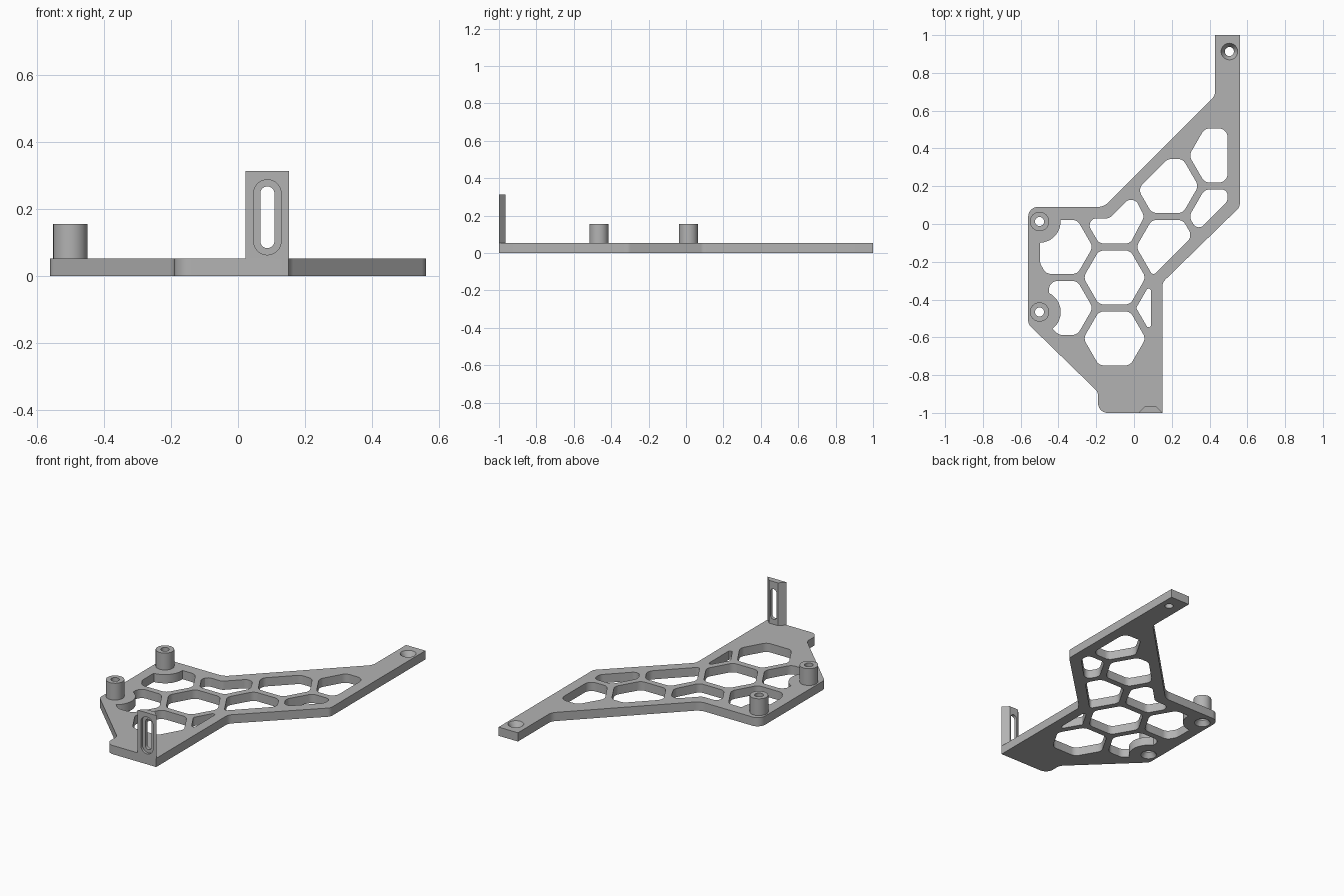
import bpy, bmesh, math
from mathutils import Vector

if "Cube" in bpy.data.objects:
    bpy.data.objects.remove(bpy.data.objects["Cube"])

GREY = (0.45, 0.45, 0.45, 1)
mat = bpy.data.materials.new("plain grey")
mat.use_nodes = True
mat.diffuse_color = GREY
mat.node_tree.nodes["Principled BSDF"].inputs["Base Color"].default_value = GREY

THICK = 0.053
BOSSES = [(-0.5, 0.013), (-0.5, -0.466)]
ARM_HOLE = (0.505, 0.913)
COLLAR, BORE = 0.051, 0.024


def add_object(name, bm, smooth=True):
    bmesh.ops.recalc_face_normals(bm, faces=bm.faces)
    mesh = bpy.data.meshes.new(name)
    bm.to_mesh(mesh)
    bm.free()
    mesh.materials.append(mat)
    ob = bpy.data.objects.new(name, mesh)
    bpy.context.collection.objects.link(ob)
    if smooth:
        bpy.ops.object.select_all(action="DESELECT")
        bpy.context.view_layer.objects.active = ob
        ob.select_set(True)
        bpy.ops.object.shade_smooth_by_angle(angle=math.radians(30))
    return ob


def evaluated_mesh(ob):
    graph = bpy.context.evaluated_depsgraph_get()
    return bpy.data.meshes.new_from_object(ob.evaluated_get(graph))


def circle(cx, cy, r, n=32):
    return [Vector((cx + r * math.cos(2 * math.pi * i / n),
                    cy + r * math.sin(2 * math.pi * i / n))) for i in range(n)]


def clip(poly, a, b, c):
    """Keep the part of a polygon where a*x + b*y <= c."""
    out = []
    for i, q in enumerate(poly):
        p = poly[i - 1]
        dp, dq = a * p.x + b * p.y - c, a * q.x + b * q.y - c
        if dp * dq < 0:
            out.append(p.lerp(q, dp / (dp - dq)))
        if dq <= 0:
            out.append(q)
    return out


def rounded(poly, radius, steps=6):
    """Replace every corner with an arc."""
    out = []
    for i, p in enumerate(poly):
        r = radius[i] if isinstance(radius, list) else radius
        a, b = poly[i - 1] - p, poly[(i + 1) % len(poly)] - p
        half = a.angle(b) / 2
        cut = min(r / math.tan(half), 0.48 * min(a.length, b.length))
        if cut < 0.002:
            out.append(p)
            continue
        r = cut * math.tan(half)
        u, v = a.normalized(), b.normalized()
        centre = p + (u + v).normalized() * (r / math.sin(half))
        s, e = p + u * cut - centre, p + v * cut - centre
        for k in range(steps + 1):
            d = s.lerp(e, k / steps)
            out.append(centre + d.normalized() * r)
    return out


def clear_of(poly, centre, r):
    """Push the outline of a hole out of a round pad."""
    c, dense = Vector(centre), []
    for i, q in enumerate(poly):
        p = poly[i - 1]
        n = max(1, int((q - p).length / 0.006))
        dense += [p.lerp(q, (k + 1) / n) for k in range(n)]
    out = []
    for p in dense:
        d = p - c
        if d.length < r:
            p = c + d.normalized() * r
        if not out or (p - out[-1]).length > 0.004:
            out.append(p)
    return out


# Plate outline
corners = [(0.43, 1, 0), (0.43, 0.68, 0.06), (-0.16, 0.09, 0.08), (-0.56, 0.09, 0.05),
           (-0.56, -0.53, 0.04), (-0.19, -0.89, 0.05), (-0.19, -1, 0.05), (0.15, -1, 0),
           (0.15, -0.31, 0.05), (0.56, 0.09, 0.04), (0.56, 1, 0)]
loops = [rounded([Vector(c[:2]) for c in corners], [c[2] for c in corners])]

# Honeycomb windows, trimmed to leave a rim along the outline
PITCH, R = 0.3228, 0.165
RIGHT, LOW, UP = (1, 0, 0.495), (1, -1, 0.375), (-1, 1, 0.165)
LEFT, INNER_LEFT, INNER_RIGHT = (-1, 0, 0.497), (-1, 0, 0.45), (1, 0, 0.09)
CORNER = (-1, -1, 0.985)
cells = [(0, 0, []), (0, -1, []), (1, 0.5, [LOW]), (1, 1.5, [UP]),
         (1, -0.5, [INNER_RIGHT]), (2, 1, [RIGHT, LOW]), (2, 2, [RIGHT, UP]),
         (-1, 0.5, [LEFT]), (-1, -0.5, [INNER_LEFT, CORNER])]
for col, row, cuts in cells:
    cx, cy = -0.103 + col * PITCH * math.sqrt(3) / 2, -0.283 + row * PITCH
    poly = circle(cx, cy, R, 6)
    for cut in cuts:
        poly = clip(poly, *cut)
    poly = rounded(poly, 0.012 if INNER_RIGHT in cuts else 0.045)
    if col == -1:
        poly = clear_of(poly, BOSSES[0 if row > 0 else 1], 0.112)
    loops.append(poly)

# Window beside the inner bend of the outline
bend = [(-0.262, 0.03), (-0.13, 0.03), (-0.004, 0.156), (0.055, 0.04),
        (-0.02, -0.103), (-0.185, -0.103)]
loops.append(rounded([Vector(p) for p in bend], 0.04))
loops += [circle(x, y, COLLAR) for x, y in BOSSES + [ARM_HOLE]]

# Plate solid
curve = bpy.data.curves.new("plate_curve", "CURVE")
curve.dimensions = "2D"
curve.fill_mode = "BOTH"
curve.extrude = THICK / 2
for loop in loops:
    spline = curve.splines.new("POLY")
    spline.points.add(len(loop) - 1)
    for point, p in zip(spline.points, loop):
        point.co = (p.x, p.y, 0, 1)
    spline.use_cyclic_u = True
helper = bpy.data.objects.new("plate_curve", curve)
bpy.context.collection.objects.link(helper)
bm = bmesh.new()
bm.from_mesh(evaluated_mesh(helper))
bpy.data.objects.remove(helper)
bmesh.ops.remove_doubles(bm, verts=bm.verts, dist=0.0002)
bmesh.ops.translate(bm, verts=bm.verts, vec=(0, 0, THICK / 2))
add_object("plate", bm)


# Turned parts: hollow bosses and the countersunk seat on the arm
def turned(name, centre, profile, n=32):
    bm = bmesh.new()
    rings = [[bm.verts.new((p.x, p.y, z)) for p in circle(*centre, r, n)] for r, z in profile]
    for i, ring in enumerate(rings):
        prev = rings[i - 1]
        for k in range(n):
            bm.faces.new((prev[k - 1], prev[k], ring[k], ring[k - 1]))
    add_object(name, bm)


for name, centre in zip(("back_boss", "front_boss"), BOSSES):
    turned(name, centre, [(COLLAR, 0), (COLLAR, 0.155), (BORE, 0.155), (BORE, 0.03), (0.045, 0)])
turned("arm_screw_seat", ARM_HOLE,
       [(COLLAR, 0), (COLLAR, THICK), (0.044, THICK), (BORE, 0.02), (BORE, 0)])


# Upright bracket with chamfered back corners and a stepped slot
def prism(points, offset):
    bm = bmesh.new()
    face = bm.faces.new([bm.verts.new(p) for p in points])
    ext = bmesh.ops.extrude_face_region(bm, geom=[face])
    bmesh.ops.translate(bm, vec=offset, verts=[v for v in ext["geom"]
                                               if isinstance(v, bmesh.types.BMVert)])
    return bm


base = [(0.023, -1), (0.152, -1), (0.117, -0.965), (0.058, -0.965)]
bracket = add_object("slotted_bracket", prism([(x, y, THICK) for x, y in base], (0, 0, 0.26)), False)
cutters = []
for r, y0, y1 in ((0.041, -1.05, -0.985), (0.021, -1.1, -0.9)):
    ends = circle(0, 0, r, 32)
    half = 0.071
    slot = [(0.0875 + p.x, y0, 0.1755 + p.y + half) for p in ends[:17]]
    slot += [(0.0875 + p.x, y0, 0.1755 + p.y - half) for p in ends[16:] + ends[:1]]
    cutter = add_object("slot_cutter", prism(slot, (0, y1 - y0, 0)), False)
    cutter.hide_render = True
    mod = bracket.modifiers.new("slot", "BOOLEAN")
    mod.operation, mod.solver, mod.object = "DIFFERENCE", "EXACT", cutter
    cutters.append(cutter)
bm = bmesh.new()
bm.from_mesh(evaluated_mesh(bracket))
for ob in cutters + [bracket]:
    bpy.data.objects.remove(ob)
add_object("slotted_bracket", bm)
